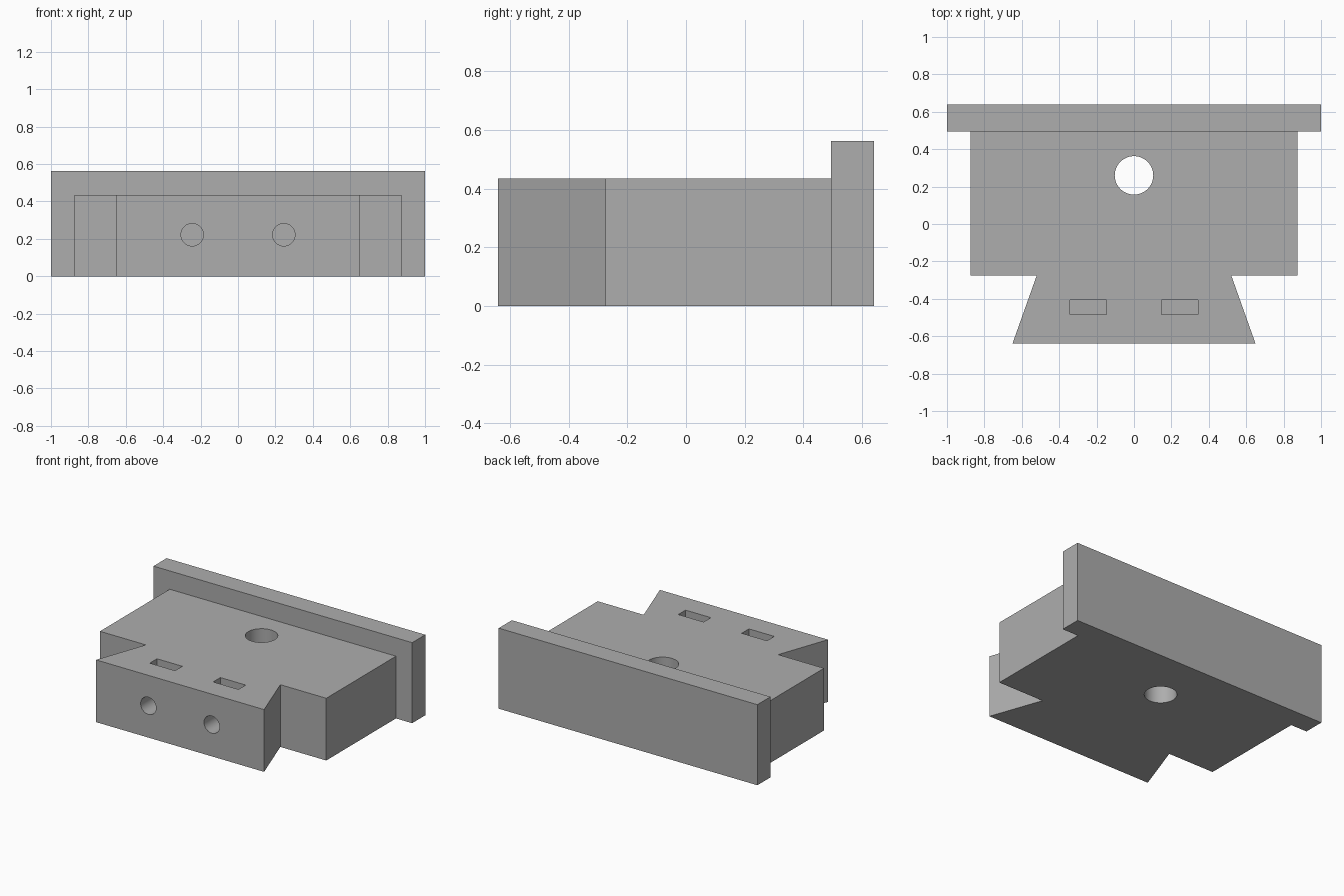
import bpy, bmesh
from mathutils import Matrix

default = bpy.data.objects.get("Cube")
if default:
    bpy.data.objects.remove(default, do_unlink=True)

grey = bpy.data.materials.new("plain grey")
grey.use_nodes = True
colour = (0.42, 0.42, 0.42, 1)
grey.diffuse_color = colour
grey.node_tree.nodes["Principled BSDF"].inputs["Base Color"].default_value = colour


def finish(name, bm):
    bmesh.ops.recalc_face_normals(bm, faces=bm.faces)
    mesh = bpy.data.meshes.new(name)
    bm.to_mesh(mesh)
    bm.free()
    mesh.materials.append(grey)
    obj = bpy.data.objects.new(name, mesh)
    bpy.context.collection.objects.link(obj)
    return obj


def prism(name, outline, low, high):
    """Extrude a plan outline from low to high."""
    bm = bmesh.new()
    face = bm.faces.new([bm.verts.new((x, y, low)) for x, y in outline])
    top = bmesh.ops.extrude_face_region(bm, geom=[face])["geom"]
    verts = [v for v in top if isinstance(v, bmesh.types.BMVert)]
    bmesh.ops.translate(bm, verts=verts, vec=(0, 0, high - low))
    return finish(name, bm)


def box(name, x0, x1, y0, y1, z0, z1):
    return prism(name, [(x0, y0), (x1, y0), (x1, y1), (x0, y1)], z0, z1)


def rod(name, centre, radius, length, axis):
    bm = bmesh.new()
    turn = Matrix.Rotation(1.570796, 4, "X") if axis == "Y" else Matrix()
    bmesh.ops.create_cone(bm, cap_ends=True, segments=48, radius1=radius,
                          radius2=radius, depth=length,
                          matrix=Matrix.Translation(centre) @ turn)
    return finish(name, bm)


def combine(target, tool, operation):
    """Apply a boolean and discard the helper."""
    mod = target.modifiers.new(operation.lower(), "BOOLEAN")
    mod.operation, mod.object, mod.solver = operation, tool, "EXACT"
    bpy.context.view_layer.update()
    graph = bpy.context.evaluated_depsgraph_get()
    mesh = bpy.data.meshes.new_from_object(target.evaluated_get(graph))
    target.modifiers.clear()
    target.data = mesh
    bpy.data.objects.remove(tool, do_unlink=True)


# Body with a dovetail at the front
half = [(0.65, -0.64), (0.52, -0.275), (0.875, -0.275), (0.875, 0.56)]
block = prism("dovetail_block", half + [(-x, y) for x, y in reversed(half)], 0, 0.435)

# Raised back plate
combine(block, box("back_plate", -1, 1, 0.495, 0.64, 0, 0.563), "UNION")

# Vertical through hole
combine(block, rod("through_hole", (0, 0.26, 0.25), 0.103, 1, "Z"), "DIFFERENCE")

# Nut slots from the top, met by screw holes from the front
for x in (-0.245, 0.245):
    combine(block, box("nut_slot", x - 0.098, x + 0.098, -0.485, -0.405, 0.12, 0.6), "DIFFERENCE")
    combine(block, rod("screw_hole", (x, -0.54, 0.222), 0.06, 0.4, "Y"), "DIFFERENCE")

# Flat faces with smooth hole walls
bpy.ops.object.select_all(action="DESELECT")
block.select_set(True)
bpy.context.view_layer.objects.active = block
bpy.ops.object.shade_smooth_by_angle()
